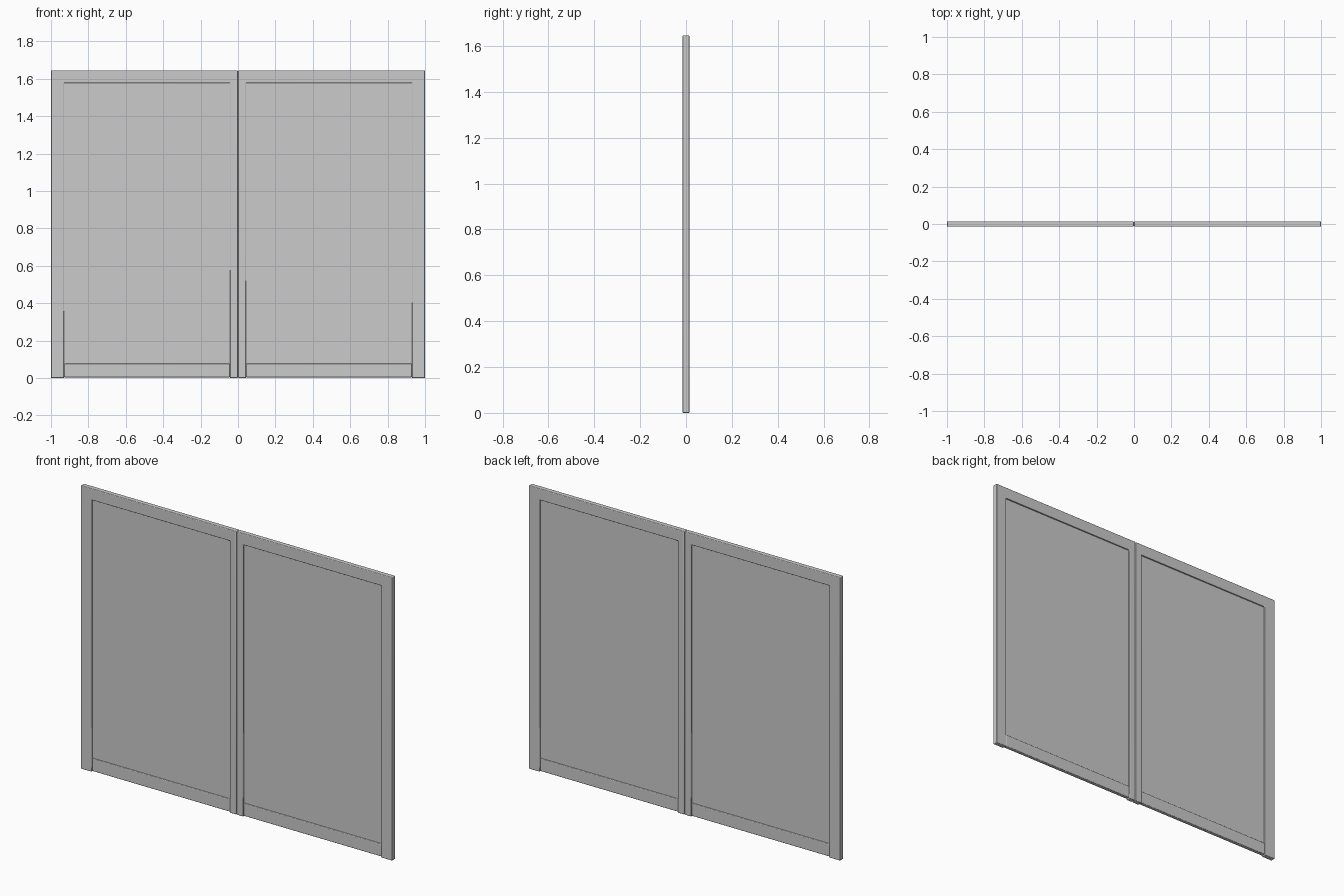
import bpy, bmesh

if "Cube" in bpy.data.objects:
    bpy.data.objects.remove(bpy.data.objects["Cube"])

H = 1.645        # overall height
T = 0.0145       # half thickness of the sash frame


def prism(name, outline, half, bevel):
    """Extrude an x-z outline symmetrically through y and round its edges."""
    bm = bmesh.new()
    face = bm.faces.new([bm.verts.new((x, -half, z)) for x, z in outline])
    new = bmesh.ops.extrude_face_region(bm, geom=[face])["geom"]
    verts = [v for v in new if isinstance(v, bmesh.types.BMVert)]
    bmesh.ops.translate(bm, verts=verts, vec=(0, 2 * half, 0))
    bmesh.ops.recalc_face_normals(bm, faces=bm.faces)
    me = bpy.data.meshes.new(name)
    bm.to_mesh(me)
    bm.free()
    ob = bpy.data.objects.new(name, me)
    bpy.context.collection.objects.link(ob)
    if bevel:
        mod = ob.modifiers.new("rounded_edges", "BEVEL")
        mod.width = bevel
        mod.segments = 3
    bpy.ops.object.select_all(action="DESELECT")
    ob.select_set(True)
    bpy.context.view_layer.objects.active = ob
    bpy.ops.object.shade_smooth_by_angle()
    return ob


def rect(x0, x1, z0, z1):
    return [(x0, z0), (x1, z0), (x1, z1), (x0, z1)]


# Two mirrored sashes: s = -1 left, s = 1 right
for s, side in ((-1, "left"), (1, "right")):
    inner, outer = 0.001, 1.0
    a, b = 0.043, 0.93          # opening edges
    top, sill = 1.578, 0.077

    # Stiles and top rail in one piece
    frame = [(inner, 0), (a, 0), (a, top), (b, top),
             (b, 0), (outer, 0), (outer, H), (inner, H)]
    prism(side + "_sash_frame", [(s * x, z) for x, z in frame], T, 0.004)

    # Bottom rail, slightly thinner than the stiles
    prism(side + "_bottom_rail",
          [(s * x, z) for x, z in rect(a, b, 0.004, sill)], T - 0.003, 0.004)

    # Recessed pane
    prism(side + "_pane",
          [(s * x, z) for x, z in rect(a, b, sill, top)], 0.005, 0)
